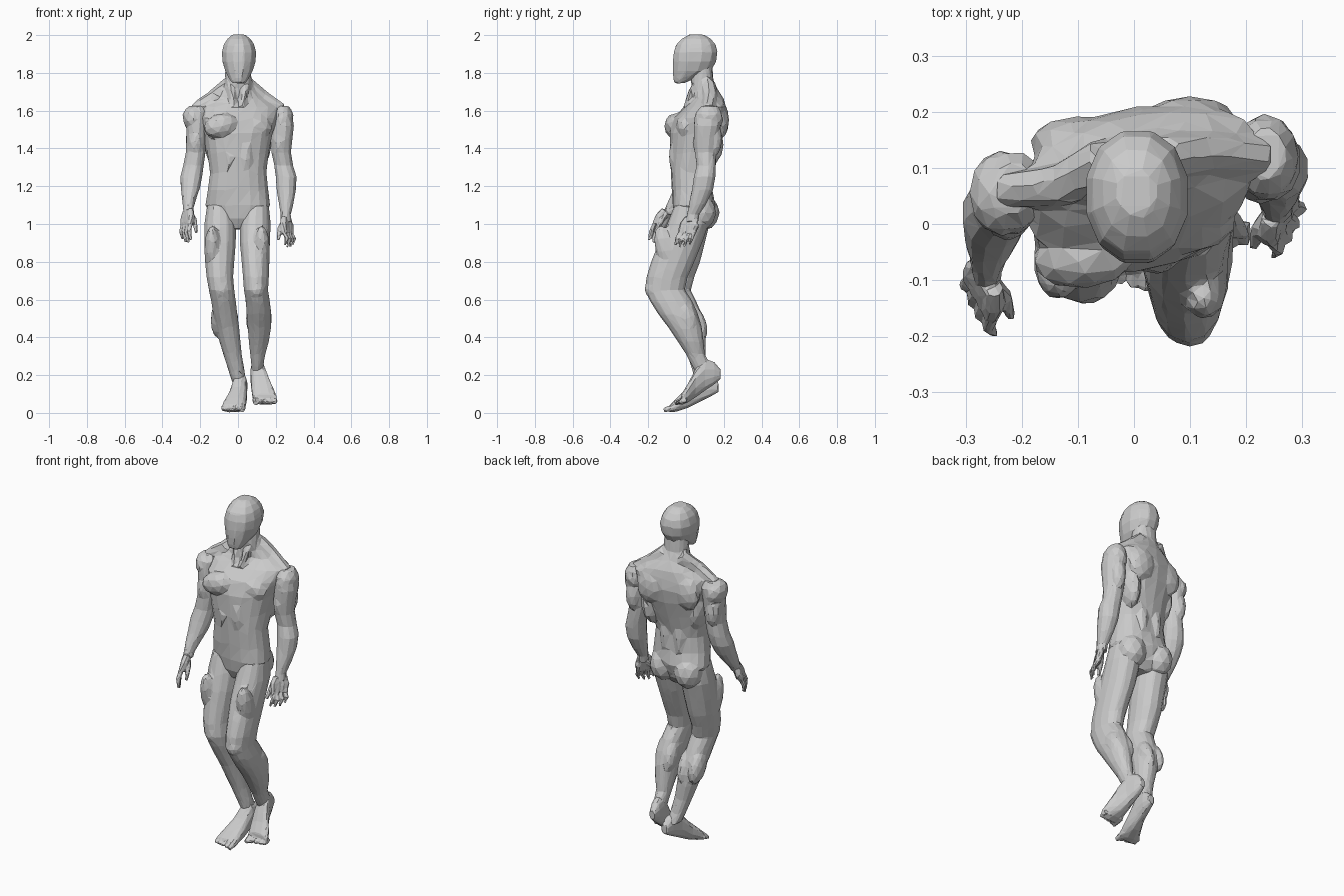
import bpy, bmesh, math
from mathutils import Matrix, Vector

skin = bpy.data.materials.new("light_grey")
skin.diffuse_color = (0.6, 0.6, 0.6, 1)


def skin_rings(bm, rings):
    """Bridge rings of points into a closed volume."""
    vr = [[bm.verts.new(p) for p in r] for r in rings]
    n = len(vr[0])
    for a, b in zip(vr, vr[1:]):
        for i in range(n):
            bm.faces.new((a[i], a[(i + 1) % n], b[(i + 1) % n], b[i]))
    bm.faces.new(vr[0][::-1])
    bm.faces.new(vr[-1])


def loft(bm, rows, axis="z", sides=14, power=2.3):
    """Rows are (level, x0, x1, v0, v1[, yaw]); v is y for axis z, z for axis y."""
    rings = []
    for row in rows:
        h, x0, x1, v0, v1 = row[:5]
        yaw = row[5] if len(row) > 5 else 0
        pts = []
        for i in range(sides):
            t = math.tau * (i + 0.5) / sides
            c, s = math.cos(t), math.sin(t)
            u = math.copysign(abs(c) ** (2 / power), c) * (x1 - x0) / 2
            v = math.copysign(abs(s) ** (2 / power), s) * (v1 - v0) / 2
            if yaw:
                v += u * math.tan(yaw)
            x, w = (x0 + x1) / 2 + u, (v0 + v1) / 2 + v
            pts.append((x, w, h) if axis == "z" else (x, h, w))
        rings.append(pts)
    skin_rings(bm, rings)


def tube(bm, pts, radii, sides=7):
    """Tapered tube for fingers, toes and tendons."""
    pts = [Vector(p) for p in pts]
    rings = []
    for i, (p, r) in enumerate(zip(pts, radii)):
        d = (pts[min(i + 1, len(pts) - 1)] - pts[max(i - 1, 0)]).normalized()
        q = d.to_track_quat("Z", "Y")
        rings.append([p + q @ Vector((r * math.cos(math.tau * k / sides),
                                      r * math.sin(math.tau * k / sides), 0))
                      for k in range(sides)])
    skin_rings(bm, rings)


def muscle(bm, loc, size, rx=0, ry=0, rz=0):
    m = (Matrix.Translation(loc) @ Matrix.Rotation(rz, 4, "Z") @ Matrix.Rotation(ry, 4, "Y")
         @ Matrix.Rotation(rx, 4, "X") @ Matrix.Diagonal((*size, 1)))
    bmesh.ops.create_icosphere(bm, subdivisions=2, radius=1, matrix=m)


def finish(bm, name, voxel, ratio):
    """Fuse the volumes of a part and reduce them to broad flat facets."""
    bmesh.ops.recalc_face_normals(bm, faces=bm.faces)
    me = bpy.data.meshes.new(name)
    bm.to_mesh(me)
    bm.free()
    me.materials.append(skin)
    ob = bpy.data.objects.new(name, me)
    bpy.context.collection.objects.link(ob)
    r = ob.modifiers.new("fuse", "REMESH")
    r.mode, r.voxel_size, r.use_smooth_shade = "VOXEL", voxel, False
    d = ob.modifiers.new("facet", "DECIMATE")
    d.ratio = ratio


# Head: plain face plane, narrow chin, domed skull
bm = bmesh.new()
loft(bm, [(1.745, -.032, .040, -.062, -.01), (1.775, -.052, .060, -.070, .06),
          (1.81, -.070, .080, -.073, .135), (1.86, -.085, .096, -.073, .163),
          (1.91, -.088, .099, -.068, .170), (1.95, -.078, .088, -.055, .160),
          (1.98, -.058, .068, -.025, .135), (2.003, -.030, .038, .015, .095)],
     sides=12, power=2.15)
finish(bm, "head", 0.009, 0.05)

# Torso with neck, chest, waist and pelvis
bm = bmesh.new()
loft(bm, [(.97, -.07, .07, -.03, .09), (1.03, -.13, .13, -.06, .13, -.08),
          (1.10, -.175, .172, -.07, .155, -.08), (1.18, -.162, .162, -.075, .14),
          (1.27, -.150, .152, -.08, .135), (1.38, -.165, .165, -.085, .165, .08),
          (1.48, -.18, .185, -.085, .195, .12), (1.56, -.20, .215, -.06, .21, .15),
          (1.62, -.19, .225, -.005, .205, .15), (1.665, -.13, .15, .035, .195, .15),
          (1.71, -.08, .09, .035, .17, .1), (1.76, -.066, .072, .025, .145),
          (1.84, -.062, .068, .03, .14)], sides=18)
for s in (-1, 1):
    dy = .03 * s
    muscle(bm, (.09 * s, -.03 + dy, 1.52), (.095, .055, .065), ry=.25 * s, rz=.1)   # pectoral
    muscle(bm, (.10 * s, .165 + dy * .6, 1.55), (.085, .045, .10), ry=-.3 * s)     # shoulder blade
    muscle(bm, (.135 * s, .09 + dy, 1.42), (.045, .08, .12), ry=.15 * s)           # side of back
    muscle(bm, (.04 * s, -.055, 1.36), (.04, .035, .11))                           # abdomen
    muscle(bm, (.045 * s, .115, 1.26), (.035, .035, .14))                          # lower back
    muscle(bm, (.085 * s, .085 - dy * .3, 1.06), (.08, .085, .095))                # buttock
    tube(bm, [(.055 * s, .09, 1.80), (.035 * s, .03, 1.70), (.02 * s, .0, 1.62)],
         (.018, .018, .015))                                                       # neck tendon
    tube(bm, [(.05 * s, .12, 1.74), (.13 * s, .10 + dy, 1.67), (.23 * s, .09 + dy, 1.605)],
         (.04, .04, .035))                                                         # neck slope
finish(bm, "torso", 0.011, 0.045)

# Arms: level, x and y bounds from shoulder to wrist
arms = {
    "left": [(1.625, .20, .27, .08, .17), (1.59, .18, .287, .05, .19), (1.52, .18, .298, .04, .185),
             (1.45, .172, .290, .04, .17), (1.38, .175, .282, .045, .16), (1.31, .19, .293, .055, .16),
             (1.25, .198, .312, .04, .157), (1.18, .203, .308, .03, .145), (1.11, .215, .295, .015, .11),
             (1.05, .225, .280, .005, .07), (1.01, .225, .285, -.005, .065)],
    "right": [(1.625, -.25, -.18, .02, .11), (1.59, -.265, -.16, -.01, .13), (1.52, -.275, -.165, -.02, .125),
              (1.45, -.275, -.168, -.02, .115), (1.38, -.278, -.170, -.02, .105), (1.31, -.292, -.18, -.025, .10),
              (1.25, -.307, -.188, -.045, .085), (1.19, -.305, -.2, -.065, .055), (1.13, -.297, -.222, -.092, .01),
              (1.08, -.290, -.235, -.112, -.04), (1.05, -.288, -.235, -.125, -.06)],
}
for side, rows in arms.items():
    bm = bmesh.new()
    loft(bm, rows, sides=12, power=2.1)
    s, y = (1, .12) if side == "left" else (-1, .055)
    muscle(bm, (.235 * s, y, 1.555), (.058, .078, .075), ry=.3 * s)    # shoulder cap
    muscle(bm, (.225 * s, y - .045, 1.43), (.04, .04, .08))            # front of upper arm
    muscle(bm, (.235 * s, y + .03, 1.45), (.043, .042, .09))           # back of upper arm
    finish(bm, side + "_arm", 0.009, 0.05)

# Hands: palm, four curled fingers and thumb
hands = {"left": ((.255, .03, 1.03), (.262, .005, .955), (.02, -.035, -.08)),
         "right": ((-.262, -.095, 1.07), (-.272, -.13, 1.0), (.0, -.04, -.10))}
for side, (wrist, knuckle, reach) in hands.items():
    bm = bmesh.new()
    s = 1 if side == "left" else -1
    w, k, r = Vector(wrist), Vector(knuckle), Vector(reach)
    spread = Vector((.012 * s, .021, -.003))
    for i in range(4):
        o = spread * (i - 1.5)
        tube(bm, [w + o * .6, (w + k) / 2 + o, k + o], (.019, .02, .017))
        length = (.9, 1, .95, .75)[i]
        bend = k + o * 1.15 + r * .5 * length + Vector((.008 * s, 0, 0))
        tube(bm, [k + o, bend, bend + Vector((-.012 * s, r.y * .3, r.z * .5)) * length],
             (.014, .012, .008))
    tube(bm, [w, w + Vector((-.03 * s, -.035, -.05)), w + Vector((-.043 * s, -.07, -.115))],
         (.018, .016, .009))
    finish(bm, side + "_hand", 0.006, 0.09)

# Legs: level, x and y bounds from hip to ankle
legs = {
    "left": [(1.10, .03, .165, -.06, .11), (1.0, .008, .175, -.10, .12), (.9, .008, .170, -.145, .085),
             (.8, .018, .168, -.185, .045), (.72, .025, .165, -.21, .01), (.65, .03, .160, -.218, -.005),
             (.59, .04, .170, -.19, .035), (.52, .045, .178, -.145, .065), (.45, .05, .176, -.092, .085),
             (.38, .056, .165, -.045, .093), (.31, .064, .145, .0, .10), (.25, .07, .135, .03, .135),
             (.2, .072, .13, .06, .155)],
    "right": [(1.10, -.165, -.03, -.05, .12), (1.0, -.18, -.008, -.08, .125), (.9, -.180, -.01, -.105, .1),
              (.8, -.176, -.018, -.125, .075), (.72, -.168, -.024, -.14, .045), (.65, -.155, -.018, -.142, .025),
              (.59, -.143, -.01, -.12, .055), (.52, -.133, -.002, -.085, .085), (.45, -.118, .008, -.05, .1),
              (.38, -.10, .014, -.022, .105), (.3, -.075, .022, .01, .105), (.22, -.05, .036, .035, .12),
              (.16, -.03, .04, .05, .145)],
}
# Feet: y level, x and z bounds from heel to ball
feet = {
    "left": [(.183, .075, .11, .18, .23), (.15, .066, .125, .15, .27), (.10, .065, .142, .115, .29),
             (.05, .068, .165, .08, .235), (.01, .073, .195, .055, .155), (-.025, .08, .21, .04, .10)],
    "right": [(.172, .002, .042, .11, .16), (.13, -.012, .05, .085, .2), (.07, -.028, .05, .055, .215),
              (.01, -.05, .048, .025, .14), (-.05, -.08, .042, .006, .08), (-.083, -.09, .036, .002, .045)],
}
for side, rows in legs.items():
    bm = bmesh.new()
    loft(bm, rows, sides=14, power=2.1)
    left = side == "left"
    muscle(bm, (.10, -.175, .655) if left else (-.085, -.10, .655), (.045, .045, .05))       # kneecap
    muscle(bm, (.14, .0, .50) if left else (-.105, .04, .49), (.04, .06, .10), rx=.4)        # outer calf
    muscle(bm, (.08, .02, .50) if left else (-.035, .055, .48), (.038, .05, .10), rx=.4)     # inner calf
    muscle(bm, (.125, -.10, .86) if left else (-.135, -.065, .86), (.045, .06, .14), rx=.3)  # outer thigh
    finish(bm, side + "_leg", 0.01, 0.055)

    bm = bmesh.new()
    loft(bm, feet[side], axis="y", sides=12, power=2.4)
    y, x0, x1, z0, z1 = feet[side][-1]
    for i in range(5):                                                   # toes
        t = i if left else 4 - i
        x = x0 + (x1 - x0) * (i + .5) / 5
        r = .017 if t == 0 else .0125
        end = y - (.035 - .006 * t)
        tube(bm, [(x, y + .03, z0 + .028), (x, y, z0 + .022), (x, end, z0 + .012)],
             (r, r, r * .75))
    finish(bm, side + "_foot", 0.007, 0.07)
